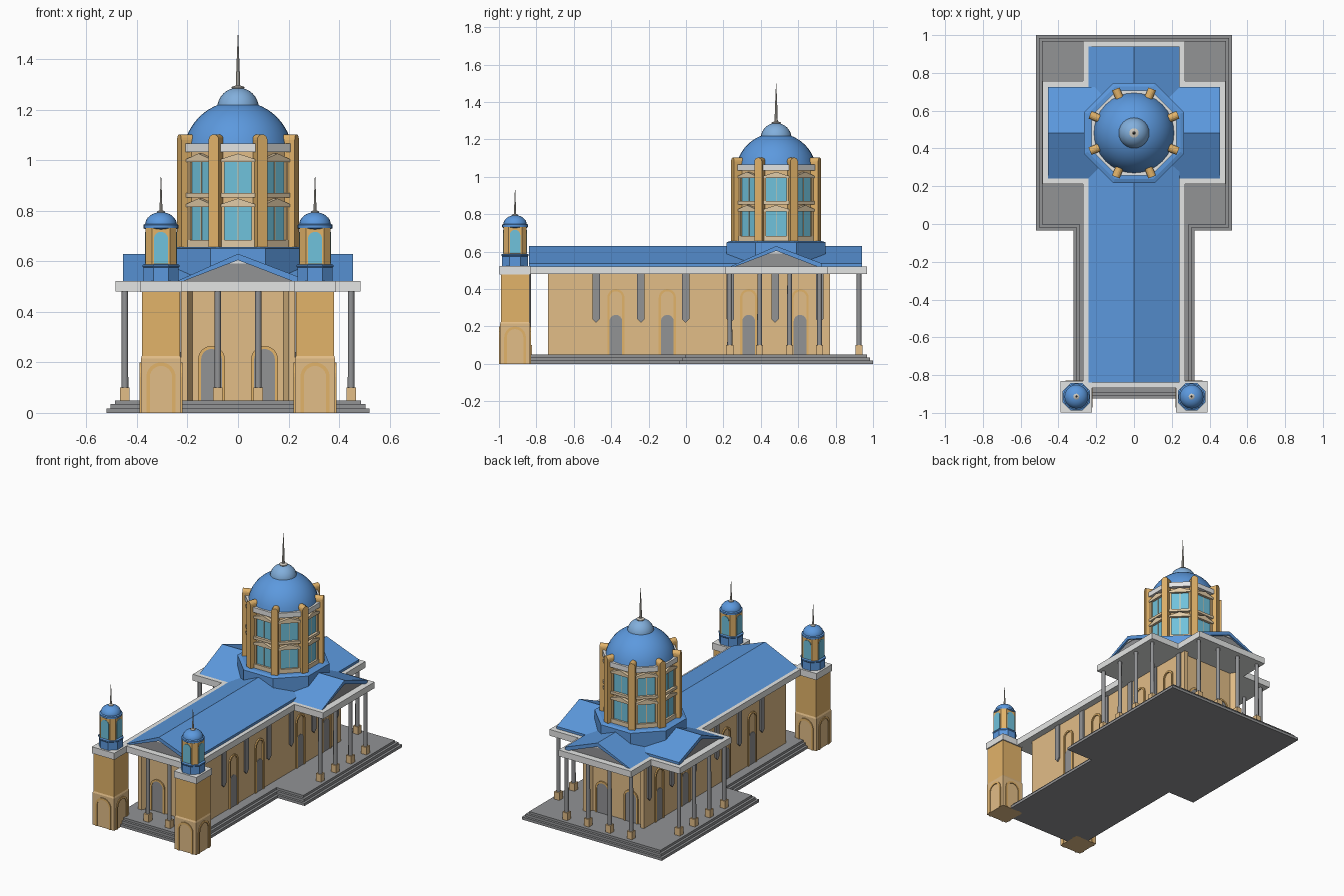
import bpy, bmesh, math
from mathutils import Matrix, Vector

if "Cube" in bpy.data.objects:
    bpy.data.objects.remove(bpy.data.objects["Cube"])


def material(name, r, g, b):
    m = bpy.data.materials.new(name)
    m.diffuse_color = [((c / 255 + 0.055) / 1.055) ** 2.4 for c in (r, g, b)] + [1]
    m.use_nodes = True
    m.node_tree.nodes["Principled BSDF"].inputs["Base Color"].default_value = m.diffuse_color
    return m


ROOF = material("roof_blue", 92, 153, 222)
PALE_BLUE = material("pale_blue", 130, 175, 220)
GLASS = material("glass_blue", 112, 194, 220)
STONE = material("stone_grey", 146, 147, 149)
TRIM = material("trim_light_grey", 228, 229, 228)
WALL = material("wall_tan", 226, 189, 135)
OCHRE = material("ochre", 226, 179, 106)
CREAM = material("cream", 226, 204, 168)
METAL = material("spire_metal", 205, 200, 190)
I = Matrix.Identity(4)


def finish(name, bm, mat, M, smooth=False):
    bmesh.ops.recalc_face_normals(bm, faces=bm.faces)
    me = bpy.data.meshes.new(name)
    bm.to_mesh(me)
    bm.free()
    me.transform(M)
    me.materials.append(mat)
    if smooth:
        me.shade_smooth()
        me.set_sharp_from_angle(angle=math.radians(35))
    ob = bpy.data.objects.new(name, me)
    bpy.context.collection.objects.link(ob)
    return ob


def extrude(name, pts, vec, mat, M=I):
    """Extrude a flat polygon along a vector."""
    bm = bmesh.new()
    a = [bm.verts.new(p) for p in pts]
    b = [bm.verts.new(Vector(p) + Vector(vec)) for p in pts]
    bm.faces.new(a)
    bm.faces.new(b[::-1])
    for i in range(len(a)):
        j = (i + 1) % len(a)
        bm.faces.new((a[i], a[j], b[j], b[i]))
    return finish(name, bm, mat, M)


def slab(name, pts, z0, z1, mat, M=I):
    return extrude(name, [(x, y, z0) for x, y in pts], (0, 0, z1 - z0), mat, M)


def plate(name, pts, out, mat, M=I, back=0.004):
    """x-z profile standing on a wall plane, sticking out towards local -y."""
    return extrude(name, [(x, back, z) for x, z in pts], (0, -out - back, 0), mat, M)


def rect(x0, x1, z0, z1):
    return [(x0, z0), (x1, z0), (x1, z1), (x0, z1)]


def box(name, cx, cy, hx, hy, z0, z1, mat, M=I):
    return slab(name, rect(cx - hx, cx + hx, cy - hy, cy + hy), z0, z1, mat, M)


def arch(hw, z0, top, n=12):
    arc = [(hw * math.cos(math.pi * i / n), top - hw + hw * math.sin(math.pi * i / n)) for i in range(n + 1)]
    return [(hw, z0)] + arc + [(-hw, z0)]


def arch_ring(hw, z0, top, t):
    return arch(hw, z0, top) + arch(hw - t, z0, top - t)[::-1]


def lathe(name, prof, n, mat, M=I, smooth=True, turn=0.0):
    bm = bmesh.new()
    rings = []
    for r, z in prof:
        rings.append([bm.verts.new((r * math.cos(turn + math.tau * i / n),
                                    r * math.sin(turn + math.tau * i / n), z)) for i in range(n)])
    for a, b in zip(rings, rings[1:]):
        for i in range(n):
            j = (i + 1) % n
            bm.faces.new((a[i], a[j], b[j], b[i]))
    bm.faces.new(rings[0][::-1])
    bm.faces.new(rings[-1])
    return finish(name, bm, mat, M, smooth)


def dome(r, zc, h, n=10, low=0.0):
    return [(max(r * math.cos(a), 0.001), zc + h * math.sin(a))
            for a in (low + (math.pi / 2 - low) * i / n for i in range(n + 1))]


def mirrored(half):
    return half + [(-x, y) for x, y in half[::-1]]


def at(x, y, deg=0.0):
    return Matrix.Translation((x, y, 0)) @ Matrix.Rotation(math.radians(deg), 4, 'Z')


CY = 0.482  # crossing centre
WX = 0.226  # half width of the nave walls

# Stepped platform
for i, (z0, z1) in enumerate(((0, 0.018), (0.018, 0.035), (0.035, 0.05))):
    d = 0.016 * i
    slab("platform_step", mirrored([(0.32 - d, -0.925 + d), (0.32 - d, -0.035 + d),
                                    (0.52 - d, -0.035 + d), (0.52 - d, 1 - d)]), z0, z1, STONE)

# Walls with splayed recesses at both ends, and entablature
slab("church_walls", mirrored([(0.18, -0.7), (0.2, -0.738), (WX, -0.738),
                               (WX, 0.77), (0.2, 0.77), (0.18, 0.732)]), 0.05, 0.48, WALL)
slab("entablature", mirrored([(0.27, -0.868), (0.27, 0.212), (0.485, 0.212),
                              (0.485, 0.757), (0.27, 0.757), (0.27, 0.968)]), 0.48, 0.522, TRIM)

# Gabled roofs with recessed tympanums
chevron = [(-0.242, 0.522), (-0.215, 0.522), (0, 0.605), (0.215, 0.522),
           (0.242, 0.522), (0.242, 0.538), (0, 0.63)]
gable = [(-0.22, 0.522), (0.22, 0.522), (0, 0.608)]
peak = [(-0.04, 0.591), (0.04, 0.591), (0, 0.606)]
for name, M, y0, y1 in (("nave", I, -0.84, 0.94), ("transept", at(0, CY, 90), -0.455, 0.455)):
    extrude(name + "_roof", [(x, y0, z) for x, z in chevron], (0, y1 - y0, 0), ROOF, M)
    extrude(name + "_tympanum", [(x, y0 + 0.015, z) for x, z in gable], (0, y1 - y0 - 0.03, 0), STONE, M)
    extrude(name + "_gable_peak", [(x, y0 + 0.01, z) for x, z in peak], (0, y1 - y0 - 0.02, 0), TRIM, M)


# Arched openings
def opening(M, hw, top, door_top):
    plate("arch_frame", arch_ring(hw, 0.05, top, 0.012), 0.008, OCHRE, M)
    plate("arch_door", arch(hw - 0.012, 0.05, door_top), 0.004, STONE, M)


def bracket(M):
    pts = [(-0.02, 0.48), (-0.02, 0.24), (0, 0.22), (0.02, 0.24), (0.02, 0.48)]
    plate("hanging_pilaster", pts, 0.009, STONE, M)


for s in (-1, 1):
    for y in (-0.375, -0.1, 0.335, 0.61):
        opening(at(WX * s, y, 90 * s), 0.046, 0.4, 0.262)
    for k in range(6):
        bracket(at(WX * s, -0.48 + 0.239 * k, 90 * s))
    opening(at(0.105 * s, -0.7), 0.053, 0.265, 0.253)
    opening(at(0.105 * s, 0.732, 180), 0.053, 0.265, 0.253)


# Porch columns
def column(x, y):
    box("column_base", x, y, 0.019, 0.019, 0.05, 0.1, WALL)
    lathe("column_shaft", [(0.0135, 0.1), (0.0125, 0.48)], 12, STONE, at(x, y))


for s in (-1, 1):
    column(0.08 * s, -0.842)
    for d in (0.08, 0.24):
        column(d * s, 0.925)
        for t in (-1, 1):
            column(0.448 * s, CY - 0.008 + d * t)

# Octagonal drum
K = 1 / math.cos(math.pi / 8)
T = math.pi / 8
C = at(0, CY)
lathe("drum_base", [(0.265 * K, 0.523), (0.265 * K, 0.65), (0.245 * K, 0.657)], 8, ROOF, C, False, T)
lathe("drum_wall", [(0.2 * K, 0.655), (0.2 * K, 1.04)], 8, WALL, C, False, T)
lathe("drum_cornice", [(0.224 * K, 1.033), (0.224 * K, 1.066)], 8, TRIM, C, False, T)
for k in range(8):
    F = C @ Matrix.Rotation(k * math.pi / 4, 4, 'Z') @ Matrix.Translation((0, -0.2, 0))
    plate("drum_sill", rect(-0.066, 0.066, 0.657, 0.685), 0.018, CREAM, F)
    plate("drum_ledge", rect(-0.068, 0.068, 0.853, 0.87), 0.022, CREAM, F)
    for z0, z1 in ((0.685, 0.815), (0.87, 0.993)):
        plate("drum_window", rect(-0.054, 0.054, z0, z1), 0.005, GLASS, F)
        plate("window_mullion", rect(-0.002, 0.002, z0, z1), 0.007, CREAM, F)
        for s in (-1, 1):
            plate("window_jamb", rect(0.06 * s - 0.006, 0.06 * s + 0.006, z0, z1), 0.015, WALL, F)
        plate("window_pediment", [(-0.068, z1), (0.068, z1), (0.068, z1 + 0.012),
                                  (0, z1 + 0.034), (-0.068, z1 + 0.012)], 0.022, CREAM, F)
    P = C @ Matrix.Rotation((k + 0.5) * math.pi / 4, 4, 'Z') @ Matrix.Translation((0, -0.2, 0))
    plate("drum_buttress", arch(0.0215, 0.655, 1.103, 8), 0.052, OCHRE, P, 0.004)

# Main dome, lantern and spire
lathe("main_dome", dome(0.217, 1.02, 0.215, 12, 0.2), 32, ROOF, C)
lathe("dome_lantern", dome(0.082, 1.208, 0.08, 8), 24, PALE_BLUE, C)
lathe("spire_cap", [(0.02, 1.28), (0.025, 1.287), (0.025, 1.291), (0.01, 1.296)], 16, METAL, C)
lathe("spire", [(0.009, 1.29), (0.006, 1.38), (0.0008, 1.5)], 8, METAL, C)


# Front towers with cupolas
def chamfered(h, c):
    return [(h, -c), (h, c), (c, h), (-c, h), (-h, c), (-h, -c), (-c, -h), (c, -h)]


R2 = math.sqrt(2)
for s in (-1, 1):
    M = at(0.305 * s, -0.914)
    lathe("tower_base", [(0.08 * R2, 0), (0.08 * R2, 0.215), (0.076 * R2, 0.225)], 4, WALL, M, False, math.pi / 4)
    lathe("tower_shaft", [(0.076 * R2, 0.224), (0.076 * R2, 0.48)], 4, OCHRE, M, False, math.pi / 4)
    box("tower_cornice", 0, 0, 0.083, 0.083, 0.479, 0.523, TRIM, M)
    lathe("cupola_base", [(0.07 * K, 0.522), (0.07 * K, 0.575), (0.073 * K, 0.579), (0.073 * K, 0.586),
                          (0.06 * K, 0.59)], 8, ROOF, M, False, T)
    slab("cupola_walls", chamfered(0.061, 0.036), 0.585, 0.732, OCHRE, M)
    for q in range(4):
        Q = M @ Matrix.Rotation(q * math.pi / 2, 4, 'Z')
        plate("tower_arch_frame", arch_ring(0.058, 0.0, 0.2, 0.014), 0.005, OCHRE, Q @ Matrix.Translation((0, -0.08, 0)))
        plate("cupola_window", arch(0.028, 0.592, 0.717), 0.003, GLASS, Q @ Matrix.Translation((0, -0.061, 0)))
    lathe("cupola_rim", [(0.06, 0.726), (0.07, 0.732), (0.07, 0.744), (0.06, 0.75)], 20, ROOF, M)
    lathe("cupola_dome", dome(0.063, 0.745, 0.05, 8), 20, ROOF, M)
    lathe("cupola_cap", [(0.016, 0.788), (0.016, 0.797), (0.008, 0.802)], 12, METAL, M)
    lathe("cupola_spire", [(0.006, 0.797), (0.004, 0.86), (0.0008, 0.936)], 8, METAL, M)
